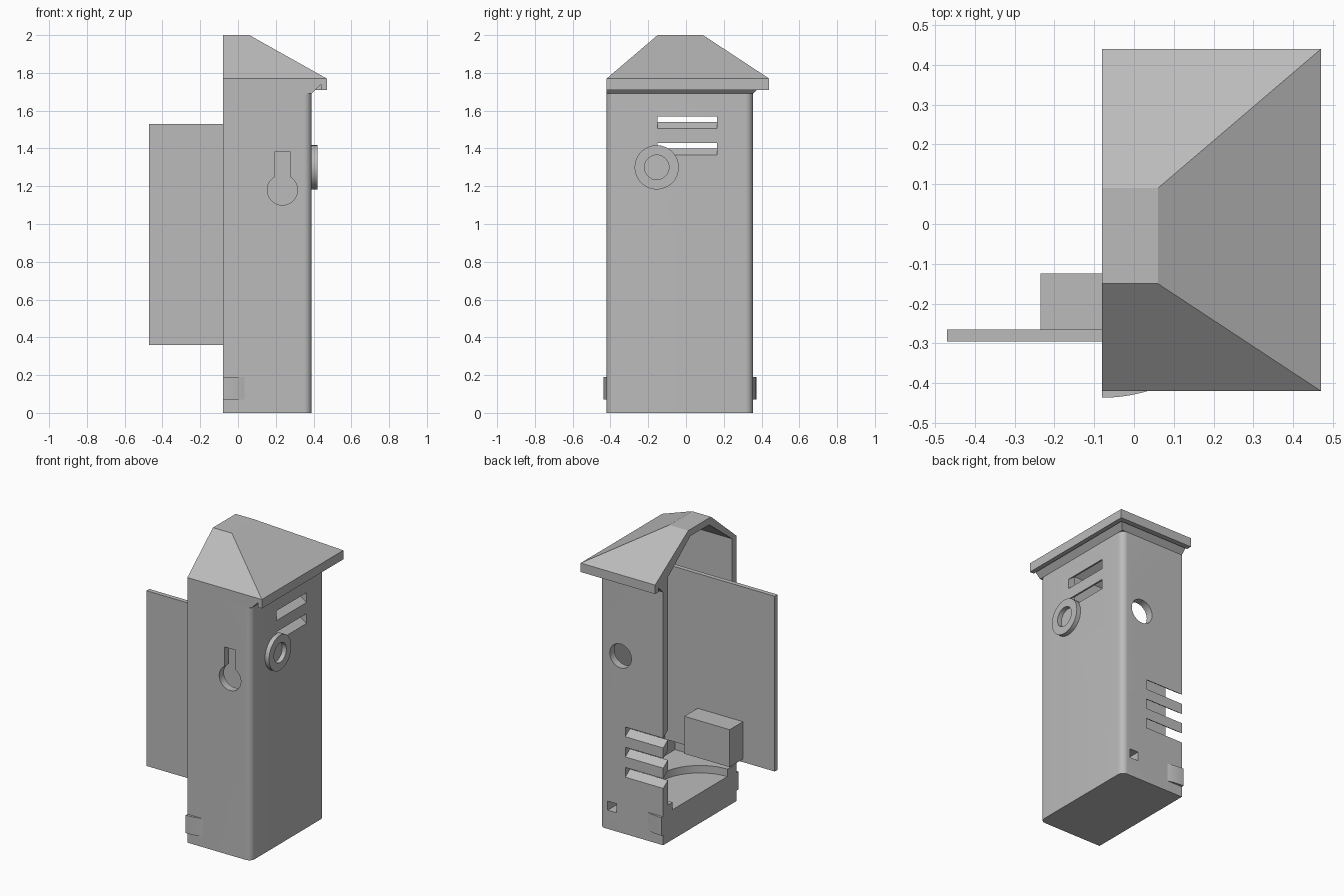
import bpy, bmesh, math

cube = bpy.data.objects.get("Cube")
if cube:
    bpy.data.objects.remove(cube, do_unlink=True)

grey = bpy.data.materials.new("plain_grey")
grey.use_nodes = True
grey.diffuse_color = (0.5, 0.5, 0.5, 1)
grey.node_tree.nodes["Principled BSDF"].inputs["Base Color"].default_value = (0.5, 0.5, 0.5, 1)


def loft(name, rings):
    """Skin a stack of equal-sized point rings and cap both ends."""
    bm = bmesh.new()
    loops = [[bm.verts.new(p) for p in ring] for ring in rings]
    for low, high in zip(loops, loops[1:]):
        for i in range(len(low)):
            j = (i + 1) % len(low)
            bm.faces.new((low[i], low[j], high[j], high[i]))
    bm.faces.new(loops[0])
    bm.faces.new(loops[-1])
    bmesh.ops.recalc_face_normals(bm, faces=bm.faces)
    mesh = bpy.data.meshes.new(name)
    bm.to_mesh(mesh)
    bm.free()
    mesh.materials.append(grey)
    ob = bpy.data.objects.new(name, mesh)
    bpy.context.collection.objects.link(ob)
    return ob


def prism(name, points, axis, lo, hi):
    """Extrude a 2D outline along an axis."""
    place = {"x": lambda a, b, h: (h, a, b),
             "y": lambda a, b, h: (a, h, b),
             "z": lambda a, b, h: (a, b, h)}[axis]
    return loft(name, [[place(a, b, h) for a, b in points] for h in (lo, hi)])


def rect(a0, a1, b0, b1):
    return [(a0, b0), (a1, b0), (a1, b1), (a0, b1)]


def arc(a, b, r, start=0, end=360, n=48):
    steps = n if end - start == 360 else n + 1
    return [(a + r * math.cos(math.radians(start + (end - start) * i / n)),
             b + r * math.sin(math.radians(start + (end - start) * i / n))) for i in range(steps)]


def rect_ring(x0, x1, y0, y1, z):
    return [(a, b, z) for a, b in rect(x0, x1, y0, y1)]


def cut(ob, cutters):
    """Subtract the cutters, bake the result and remove the cutters."""
    for c in cutters:
        c.hide_render = True
        mod = ob.modifiers.new("cut", "BOOLEAN")
        mod.operation = "DIFFERENCE"
        mod.solver = "EXACT"
        mod.object = c
    bpy.context.view_layer.update()
    deps = bpy.context.evaluated_depsgraph_get()
    baked = bpy.data.meshes.new_from_object(ob.evaluated_get(deps))
    ob.modifiers.clear()
    ob.data = baked
    for c in cutters:
        bpy.data.objects.remove(c, do_unlink=True)


def smooth(ob):
    bpy.ops.object.select_all(action="DESELECT")
    ob.select_set(True)
    bpy.context.view_layer.objects.active = ob
    bpy.ops.object.shade_smooth_by_angle(angle=math.radians(30))


# Main extents: open split face, side, front and back
SPLIT, SIDE, FRONT, BACK = -0.08, 0.39, -0.42, 0.355
WALL, ROUND = 0.05, 0.04
MID = (FRONT + BACK) / 2


def cavity():
    inner = (SPLIT - 0.1, SIDE - WALL, FRONT + WALL, BACK - WALL)
    return loft("cavity", [rect_ring(*inner, 0.25), rect_ring(*inner, 1.77),
                           rect_ring(SPLIT - 0.1, 0.04, -0.13, 0.07, 1.955)])


# Housing with two rounded vertical edges
outline = [(SPLIT, FRONT)]
outline += arc(SIDE - ROUND, FRONT + ROUND, ROUND, -90, 0, 10)
outline += arc(SIDE - ROUND, BACK - ROUND, ROUND, 0, 90, 10)
outline += [(SPLIT, BACK)]
housing = prism("housing", outline, "z", 0, 1.69)

cutters = [cavity()]
cutters.append(prism("floor_recess", arc(SPLIT, MID, 0.29), "z", 0.2, 0.4))

# Keyhole in the front wall: round opening with a slot above
half = 0.042
edge = math.degrees(math.acos(half / 0.08))
keyhole = arc(0.235, 1.18, 0.08, 180 - edge, 360 + edge, 40)
keyhole += [(0.235 + half, 1.38), (0.235 - half, 1.38)]
cutters.append(prism("keyhole", keyhole, "y", FRONT - 0.1, FRONT + 0.1))

# Round and square openings in the back wall
cutters.append(prism("round_hole", arc(0.235, 1.18, 0.08), "y", BACK - 0.1, BACK + 0.1))
cutters.append(prism("square_hole", rect(0.265, 0.33, 0.125, 0.185), "y", BACK - 0.1, BACK + 0.1))


# Slanted vents that rise towards the inside
def vent(axis, face, z, lo, hi):
    rise = 0.07
    pts = [(face + 0.1, z - rise), (face + 0.1, z + 0.065 - rise),
           (face - 0.1, z + 0.065 + rise), (face - 0.1, z + rise)]
    return prism("vent", pts, axis, lo, hi)


for z in (1.365, 1.505):
    cutters.append(vent("y", SIDE, z, -0.15, 0.165))
for z in (0.38, 0.515, 0.65):
    cutters.append(vent("x", BACK, z, SPLIT - 0.1, 0.2))
# The back vents are outlined in y-z, the side vents in x-z
cut(housing, cutters)
smooth(housing)

# Hipped roof with its sloped collar
roof = loft("roof", [rect_ring(SPLIT, SIDE, FRONT, BACK, 1.69),
                     rect_ring(SPLIT, 0.44, FRONT, 0.405, 1.74),
                     rect_ring(SPLIT, 0.47, FRONT, 0.44, 1.74),
                     rect_ring(SPLIT, 0.47, FRONT, 0.44, 1.77),
                     rect_ring(SPLIT, 0.06, -0.15, 0.09, 2.0)])
cut(roof, [cavity()])

# Drip lip hanging under the eaves on the side and back
prism("drip_lip", [(0.44, FRONT), (0.47, FRONT), (0.47, 0.44), (SPLIT, 0.44),
                   (SPLIT, 0.405), (0.44, 0.405)], "z", 1.71, 1.74)

# Round collar on the side wall
collar = prism("ring_collar", arc(-0.155, 1.3, 0.117), "x", SIDE - 0.01, 0.42)
cut(collar, [prism("collar_bore", arc(-0.155, 1.3, 0.065), "x", SIDE - 0.1, 0.5)])
smooth(collar)

# Curved snap tabs low on the front and back
for name, face, sign in (("front_tab", FRONT, -1), ("back_tab", BACK, 1)):
    pts = [(SPLIT, face - sign * 0.01)]
    pts += [(SPLIT + 0.115 * i / 10, face + sign * 0.017 * (1 - (i / 10) ** 2)) for i in range(11)]
    pts += [(SPLIT + 0.115, face - sign * 0.01)]
    smooth(prism(name, pts, "z", 0.07, 0.19))

# Inner board standing out of the open side, with a block on it
prism("board", rect(-0.47, SIDE - WALL, -0.295, -0.265), "z", 0.36, 1.53)
prism("board_block", rect(-0.235, 0.1, -0.265, -0.125), "z", 0.38, 0.63)
